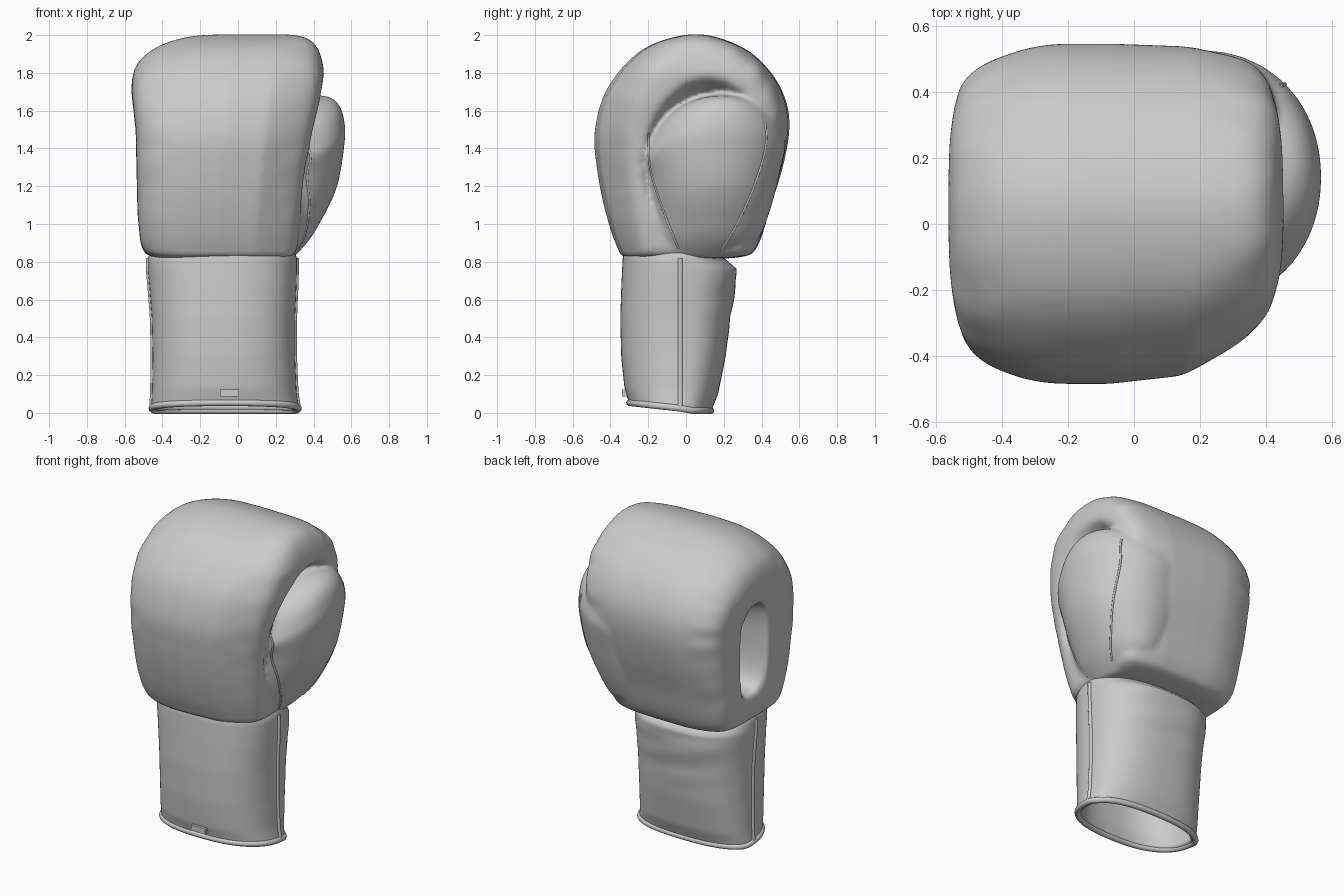
import bpy, bmesh, math
from mathutils import Vector
from mathutils.bvhtree import BVHTree

if "Cube" in bpy.data.objects:
    bpy.data.objects.remove(bpy.data.objects["Cube"])

N = 96


def interp(x, table):
    """Linear lookup in a list of (key, value, ...) rows."""
    if x <= table[0][0]:
        return table[0][1:]
    for a, b in zip(table, table[1:]):
        if x <= b[0]:
            t = (x - a[0]) / (b[0] - a[0])
            return tuple(p + (q - p) * t for p, q in zip(a[1:], b[1:]))
    return table[-1][1:]


def step(a, b, x):
    t = min(1, max(0, (x - a) / (b - a)))
    return t * t * (3 - 2 * t)


def spow(v, e):
    return math.copysign(abs(v) ** e, v)


def spline(pts, n, closed=True):
    """Sample n points of a Catmull-Rom spline through pts."""
    m, out = len(pts), []
    get = lambda i: Vector(pts[i % m] if closed else pts[min(m - 1, max(0, i))])
    for k in range(n):
        f = k * m / n if closed else k * (m - 1) / (n - 1)
        i, t = int(f), f - int(f)
        a, b, c, d = (get(i + j) for j in (-1, 0, 1, 2))
        out.append(b + (c - a) * t / 2 + (2 * a - 5 * b + 4 * c - d) * t * t / 2
                   + (3 * b - a - 3 * c + d) * t ** 3 / 2)
    return out


def loft(name, groups, caps=True):
    """Skin one or more stacks of rings into a single smooth mesh."""
    bm = bmesh.new()
    for rings in groups:
        rows = [[bm.verts.new(p) for p in r] for r in rings]
        for a, b in zip(rows, rows[1:]):
            for i in range(len(a)):
                j = (i + 1) % len(a)
                bm.faces.new((a[i], a[j], b[j], b[i]))
        if caps:
            bm.faces.new(rows[0])
            bm.faces.new(rows[-1])
    bmesh.ops.recalc_face_normals(bm, faces=bm.faces)
    for f in bm.faces:
        f.smooth = True
    me = bpy.data.meshes.new(name)
    bm.to_mesh(me)
    bm.free()
    ob = bpy.data.objects.new(name, me)
    bpy.context.collection.objects.link(ob)
    return ob


def cord(name, pts, radius, closed=False):
    cu = bpy.data.curves.new(name, 'CURVE')
    cu.dimensions = '3D'
    cu.bevel_depth = radius
    cu.bevel_resolution = 3
    cu.use_fill_caps = True
    sp = cu.splines.new('POLY')
    sp.points.add(len(pts) - 1)
    for p, q in zip(sp.points, pts):
        p.co = (*q, 1)
    sp.use_cyclic_u = closed
    sp.use_smooth = True
    ob = bpy.data.objects.new(name, cu)
    bpy.context.collection.objects.link(ob)


# Mitt: side profile swept across x, closed on the right, grip opening on the left
side = [(.05, 2.005), (-.22, 1.93), (-.41, 1.73), (-.482, 1.5), (-.472, 1.3), (-.43, 1.08),
        (-.365, .88), (-.30, .82), (0, .815), (.29, .825), (.38, .885), (.45, 1.1),
        (.512, 1.3), (.547, 1.5), (.527, 1.66), (.44, 1.815), (.29, 1.94)]
profile = spline(side, N)
left = [(.82, -.49), (.9, -.517), (1.05, -.532), (1.5, -.542), (1.7, -.565), (1.85, -.568), (2, -.54)]
right = [(.82, .31), (.95, .325), (1.3, .365), (1.5, .40), (1.65, .435), (1.8, .46), (2, .45)]
grip = []
for q in profile:
    a = math.atan2((q.y - 1.3) / .6, (q.x - .07) / .48)
    grip.append(Vector((.075 + .14 * spow(math.cos(a), .75), 1.31 + .31 * spow(math.sin(a), .75))))


def mitt_ring(u, s):
    ring = []
    for i, (p, g) in enumerate(zip(profile, grip)):
        core = g if u < 0 else Vector((.1, 1.3)) + (g - Vector((.07, 1.3))) * .05
        low = step(1.3, .9, p.y) if p.y > .9 else 1
        sz = s ** (1 - .65 * low)
        y = core.x + (p.x - core.x) * s
        z = core.y + (p.y - core.y) * sz
        # corners: lower on the left top, slimmer at the front right
        z -= .11 * max(0, -u - .1) ** 2 * step(1.4, 2, z)
        y *= 1 - (.28 if y < 0 else .08) * step(.25, 1.05, u)
        y *= 1 - .08 * step(.3, 1.0, -u)
        xl, xr = interp(z, left)[0], interp(z, right)[0]
        x = xl + (xr - xl) * (u + 1) / 2
        # hollow behind the thumb, leaving the rolled knuckle edge
        d = math.hypot((y - .12) / .36, (z - 1.25) / .53)
        x -= .13 * step(1.02, .78, d) * step(.5, .95, u) * step(1.0, 1.4, z)
        # stretched leather wrinkles near the side edges
        w = step(.55, .85, abs(u)) * step(.35, .8, s) * step(.9, 1.1, z)
        k = .006 * w * (math.sin(i * .9) + math.sin(i * 1.37 + u * 4))
        ring.append((x, y * (1 + k), z + k * .4))
    return ring


rings = []
for k in range(69):
    a = -math.pi / 2 + math.pi * k / 68
    e = 2 / (5 if a < 0 else 8)
    rings.append(mitt_ring(spow(math.sin(a), e), max(abs(math.cos(a)) ** e, .03)))
tunnel = []
for x, f in ((.12, .75), (-.1, .85), (-.3, .9), (-.46, .92), (-.515, .96)):
    tunnel.append([(x, .075 + (g.x - .075) * f, 1.31 + (g.y - 1.31) * f) for g in grip])

# Thumb: stacked oval sections (z, outer x, centre y, half depth)
sections = [(.82, .29, .06, .15), (.90, .365, .10, .26), (1.0, .43, .12, .30), (1.2, .525, .135, .345),
            (1.45, .566, .14, .385), (1.55, .562, .145, .375), (1.62, .542, .15, .34),
            (1.665, .50, .16, .27), (1.68, .44, .165, .17), (1.685, .30, .17, .03)]
thumb_rings = []
for z, xo, yc, hy in spline(sections, 60, False):
    ring = []
    for i in range(N):
        a = 2 * math.pi * i / N
        y = yc + hy * spow(math.sin(a), .95)
        zz = z - step(1.2, 1.6, z) * (1.0 if y < .2 else .7) * (y - .2) ** 2
        ring.append((.2 + (xo - .2) * spow(math.cos(a), .95), y, zz))
    thumb_rings.append(ring)

# Fuse mitt and thumb so the leather flows from one into the other
mitt = loft("mitt_with_thumb", [tunnel + rings, thumb_rings])
fuse = mitt.modifiers.new("fuse", 'REMESH')
fuse.mode = 'VOXEL'
fuse.voxel_size = .013
fuse.use_smooth_shade = True
soft = mitt.modifiers.new("soften", 'SMOOTH')
soft.factor = .5
soft.iterations = 10

# Cuff: open tube of two panels (z, left, right, front, back)
cuff_rows = [(0, -.46, .325, -.30, .13), (.1, -.455, .31, -.325, .17), (.3, -.452, .302, -.343, .21),
             (.5, -.456, .302, -.348, .235), (.68, -.47, .31, -.342, .265), (.76, -.478, .312, -.338, .268),
             (.82, -.478, .312, -.335, .20), (.88, -.45, .29, -.32, .16)]


def cuff_point(z, a, grow=0):
    xl, xr, yf, yb = interp(z, cuff_rows)
    c, s = spow(math.cos(a), .8), spow(math.sin(a), .85)
    y0 = -.03
    fold = .003 * math.sin(z * 34 + 3 * c) * max(0, s) * step(.3, .6, z)
    y = y0 + s * ((yb - y0 if s > 0 else y0 - yf) + grow) + fold
    lift = .012 - .03 * s * (1 - z)
    return ((xl + xr) / 2 + c * ((xr - xl) / 2 + grow), y, z + max(0, lift) * (1 - step(0, .3, z)))


angles = [2 * math.pi * i / N for i in range(N)]
cuff = loft("cuff", [[[cuff_point(.01 + .87 * k / 44, a) for a in angles] for k in range(45)]], False)
wall = cuff.modifiers.new("wall", 'SOLIDIFY')
wall.thickness = .03
wall.offset = -1

# Bound hem and side piping of the cuff
cord("cuff_hem", [cuff_point(.012, a, -.004) for a in angles], .018, True)
for name, a in (("right_piping", 0), ("left_piping", math.pi)):
    cord(name, [cuff_point(.02 + .8 * k / 29, a, -.002) for k in range(30)], .013)

# Thumb panel seams, projected onto the fused leather from the right side
tree = BVHTree.FromObject(mitt, bpy.context.evaluated_depsgraph_get())


def seam(name, path):
    hits = [tree.ray_cast(Vector((2, y, z)), Vector((-1, 0, 0)))[0] for y, z in spline(path, 30, False)]
    cord(name, [h - Vector((.001, 0, 0)) for h in hits if h], .006)


seam("thumb_front_seam", [(-.2, 1.48), (-.19, 1.3), (-.13, 1.1), (-.04, .87)])
seam("thumb_back_seam", [(.42, 1.54), (.42, 1.4), (.36, 1.2), (.27, 1.0), (.19, .87)])

# Small plain tab on the cuff front
bpy.ops.mesh.primitive_cube_add(size=1, location=(-.045, -.322, .105))
tab = bpy.context.object
tab.name = "cuff_tab"
tab.scale = (.10, .035, .036)
bev = tab.modifiers.new("round", 'BEVEL')
bev.width = .008
bev.segments = 3
bpy.ops.object.shade_smooth_by_angle()
